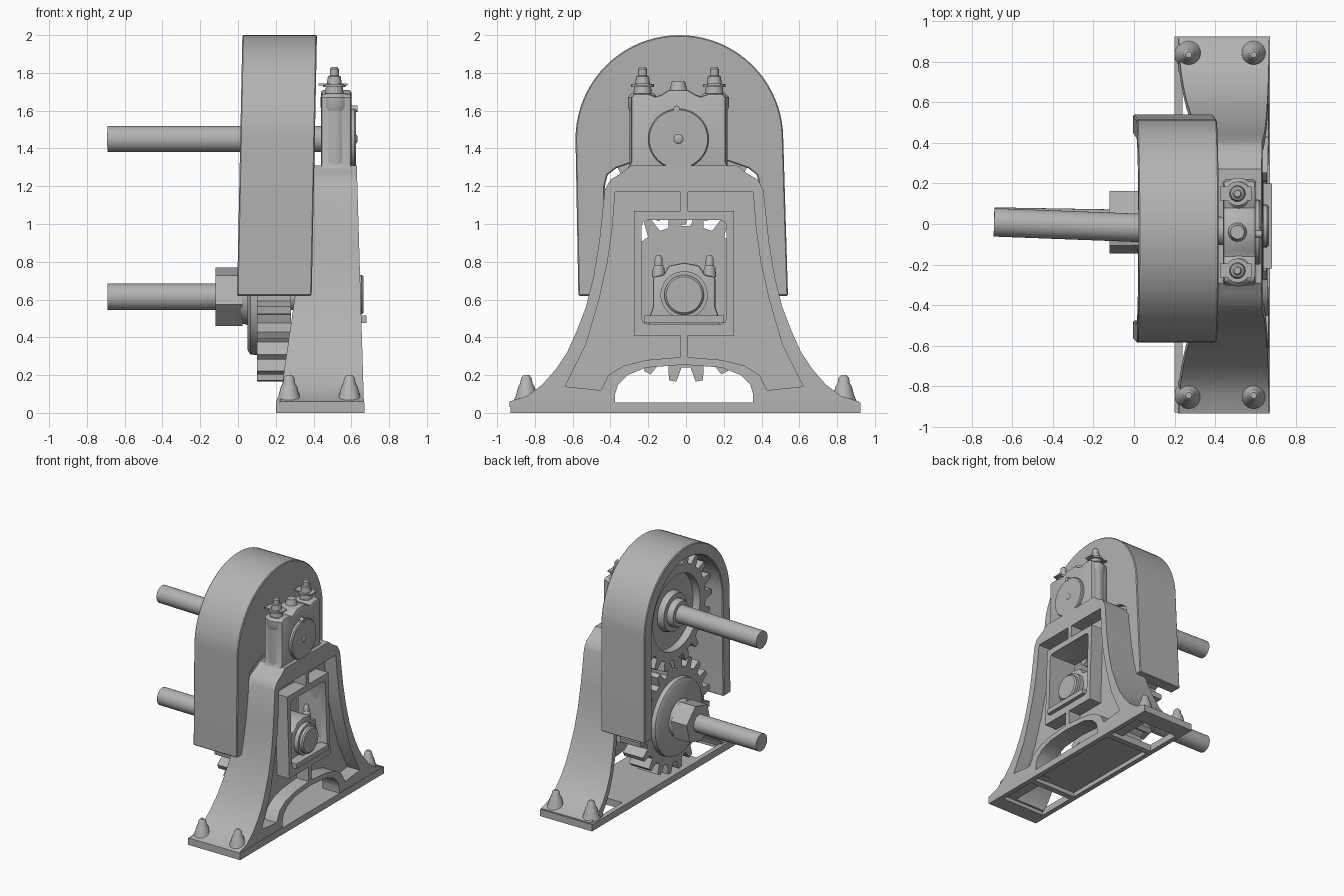
import bpy, bmesh, math
from mathutils import Vector

old = bpy.data.objects.get("Cube")
if old:
    bpy.data.objects.remove(old, do_unlink=True)

grey = bpy.data.materials.new("cast_grey")
grey.use_nodes = True
COLOUR = (0.45, 0.45, 0.45, 1)
grey.diffuse_color = COLOUR
grey.node_tree.nodes["Principled BSDF"].inputs["Base Color"].default_value = COLOUR
parts = []


def finish(name, bm):
    bmesh.ops.recalc_face_normals(bm, faces=bm.faces)
    mesh = bpy.data.meshes.new(name)
    bm.to_mesh(mesh)
    bm.free()
    mesh.materials.append(grey)
    obj = bpy.data.objects.new(name, mesh)
    bpy.context.collection.objects.link(obj)
    parts.append(obj)
    return obj


def prism(name, outline, x0, x1):
    """Extrude a (y, z) outline along x; x0 and x1 may be functions of z."""
    bm = bmesh.new()
    ends = []
    for x in (x0, x1):
        at = x if callable(x) else (lambda z, x=x: x)
        ends.append([bm.verts.new((at(z), y, z)) for y, z in outline])
        bm.faces.new(ends[-1])
    n = len(outline)
    for i in range(n):
        j = (i + 1) % n
        bm.faces.new((ends[0][i], ends[0][j], ends[1][j], ends[1][i]))
    return finish(name, bm)


def lathe(name, profile, origin, axis=(1, 0, 0), sides=32, phase=0):
    """Turn (distance, radius) pairs around an axis."""
    bm = bmesh.new()
    turn = Vector((0, 0, 1)).rotation_difference(Vector(axis))
    rings = []
    for d, r in profile:
        rings.append([bm.verts.new(Vector(origin) + turn @ Vector(
            (r * math.cos(a), r * math.sin(a), d)))
            for a in (phase + 2 * math.pi * i / sides for i in range(sides))])
    for lo, hi in zip(rings, rings[1:]):
        for i in range(sides):
            j = (i + 1) % sides
            bm.faces.new((lo[i], lo[j], hi[j], hi[i]))
    bm.faces.new(rings[0])
    bm.faces.new(rings[-1])
    return finish(name, bm)


def rod(name, a, b, r, sides=32):
    d = Vector(b) - Vector(a)
    return lathe(name, [(0, r), (d.length, r)], a, d, sides)


def box(name, x, y, z):
    return prism(name, [(y[0], z[0]), (y[1], z[0]), (y[1], z[1]), (y[0], z[1])], x[0], x[1])


def bake(obj):
    """Turn the modifiers into plain mesh."""
    dg = bpy.context.evaluated_depsgraph_get()
    mesh = bpy.data.meshes.new_from_object(obj.evaluated_get(dg))
    obj.modifiers.clear()
    obj.data = mesh


def cut(obj, *cutters):
    for c in cutters:
        m = obj.modifiers.new("cut", "BOOLEAN")
        m.operation, m.solver, m.object = "DIFFERENCE", "EXACT", c
    bake(obj)
    for c in cutters:
        parts.remove(c)
        bpy.data.objects.remove(c, do_unlink=True)


def bevel(obj, width, segments=2):
    m = obj.modifiers.new("bevel", "BEVEL")
    m.width, m.segments, m.angle_limit = width, segments, math.radians(40)
    bake(obj)


def sym(half, c=0.0):
    """Mirror a half outline (centre to side order) about y = c."""
    return [(c + y, z) for y, z in half] + [(c - y, z) for y, z in reversed(half) if y > 0]


def arch(c, zc, r, flare, bottom, steps=40):
    arc = [(c + r * math.cos(a), zc + r * math.sin(a))
           for a in (math.pi * i / steps for i in range(steps + 1))]
    return [(c + r + flare, bottom)] + arc + [(c - r + flare * 0.6, bottom)]


FC = -0.01   # frame centre line
UC = -0.04   # upper bearing centre line


# gear guard: leaning hood, open towards the shafts, with a notched plate behind
def lean(x):
    return lambda z: x + 0.028 * (z - 0.62) / 1.38


guard = prism("gear_guard", arch(-0.035, 1.45, 0.55, 0.025, 0.62), lean(-0.005), lean(0.39))
hollow = prism("guard_cutter", arch(-0.035, 1.45, 0.455, 0.025, 0.5), -0.2, lean(0.355))
notch = prism("notch_cutter", sym([
    (0, 0.4), (0.41, 0.4), (0.41, 1.2), (0.395, 1.26), (0.35, 1.295), (0.25, 1.33), (0, 1.33)],
    FC - 0.01), 0.2, 0.7)
cut(guard, hollow, notch)
bevel(guard, 0.006, 1)


# side frame: tapered shell with window, foot arch and recessed panels
def frame_back(z):
    return 0.212 + 0.145 * z


def frame_face(z):
    return 0.668 - 0.03 * z


frame = prism("side_frame", sym([
    (0, 0.03), (0.925, 0.03), (0.925, 0.06), (0.83, 0.09), (0.75, 0.15), (0.68, 0.23), (0.62, 0.32),
    (0.57, 0.43), (0.52, 0.56), (0.48, 0.72), (0.45, 0.9), (0.42, 1.18), (0.39, 1.235),
    (0.33, 1.27), (0.28, 1.31), (0, 1.31)], FC), frame_back, frame_face)
back_hollow = prism("hollow_cutter", sym([
    (0, 0), (0.78, 0), (0.76, 0.08), (0.7, 0.14), (0.64, 0.22), (0.58, 0.32), (0.53, 0.43),
    (0.48, 0.56), (0.44, 0.72), (0.41, 0.9), (0.385, 1.17), (0.34, 1.23), (0, 1.26)],
    FC), 0, lambda z: frame_face(z) - 0.15)
window = box("window_cutter", (0, 1), (FC - 0.225, FC + 0.225), (0.47, 1.02))
bevel(window, 0.03)
foot_arch = prism("arch_cutter", sym([
    (0, 0.02), (0.365, 0.02), (0.365, 0.1), (0.35, 0.15), (0.3, 0.2), (0.2, 0.24), (0, 0.255)],
    FC), 0, 1)
recess = [(0.02, 1.17), (0.365, 1.17), (0.38, 0.98), (0.405, 0.8), (0.45, 0.6), (0.52, 0.36),
          (0.63, 0.14), (0.44, 0.12), (0.4, 0.2), (0.32, 0.25), (0.2, 0.28), (0.02, 0.295),
          (0.02, 0.41), (0.265, 0.41), (0.265, 1.07), (0.02, 1.07)]
panels = [prism("recess_cutter", [(FC + s * y, z) for y, z in recess],
                lambda z: frame_face(z) - 0.11, 1) for s in (-1, 1)]
cut(frame, back_hollow, window, foot_arch, *panels)

# window tunnel carrying the lower bearing
tunnel = box("window_tunnel", (0.39, 0.6), (FC - 0.265, FC + 0.265), (0.41, 1.07))
cut(tunnel, box("tunnel_cutter", (0, 1), (FC - 0.225, FC + 0.225), (0.47, 1.02)))
box("window_sill", (0.6, 0.68), (FC - 0.21, FC + 0.21), (0.475, 0.515))

# base slab, open below the hollow legs
base = box("base_slab", (0.2, 0.67), (-0.93, 0.925), (0, 0.055))
cut(base, *[box("pocket_cutter", (0.24, 0.63), y, (-0.1, z)) for y, z in
            (((-0.8, -0.48), 0.2), ((-0.43, 0.43), 0.035), ((0.48, 0.78), 0.2))])

# anchor bolts on the feet
for x in (0.27, 0.59):
    for y in (-0.845, 0.835):
        lathe("anchor_bolt", [(0, 0.07), (0.03, 0.056), (0.08, 0.043), (0.095, 0.033),
                              (0.125, 0.028), (0.14, 0.015)], (x, y, 0.06), (0, 0, 1), 16)

# upper bearing housing
housing = prism("upper_bearing", sym([
    (0, 1.25), (0.3, 1.25), (0.27, 1.29), (0.25, 1.33), (0.25, 1.67), (0.235, 1.69), (0.16, 1.69),
    (0.12, 1.675), (0.09, 1.685), (0.05, 1.71), (0, 1.71)], UC), 0.44, 0.6)
bevel(housing, 0.015)
for y in (UC - 0.19, UC + 0.19):
    rod("bearing_pillar", (0.515, y, 1.3), (0.515, y, 1.6), 0.07)
    lathe("bearing_lug", [(0, 0.07), (0.02, 0.078), (0.07, 0.078), (0.09, 0.06)],
          (0.515, y, 1.6), (0, 0, 1))
    lathe("cap_bolt", [(0, 0.05), (0.045, 0.045), (0.045, 0.06), (0.06, 0.06), (0.06, 0.04),
                       (0.1, 0.034), (0.105, 0.024), (0.14, 0.024), (0.15, 0.016)],
          (0.51, y, 1.68), (0, 0, 1), 16)
    box("cap_washer", (0.425, 0.58), (y - 0.035, y + 0.035), (1.733, 1.743))
lathe("oil_cup", [(0, 0.05), (0.05, 0.038), (0.06, 0.034)], (0.51, UC, 1.695), (0, 0, 1), 20)
lathe("upper_bearing_cover", [(0, 0.16), (0.042, 0.16), (0.05, 0.154)], (0.575, UC, 1.45), sides=48)
lathe("cover_centre", [(0, 0.025), (0.006, 0.018), (0.008, 0.008)], (0.625, UC, 1.45), sides=16)
rod("cover_screw", (0.59, UC - 0.01, 1.61), (0.632, UC - 0.01, 1.61), 0.017, 12)

# lower bearing inside the window
lower = prism("lower_bearing", sym([
    (0, 0.46), (0.19, 0.46), (0.18, 0.52), (0.165, 0.56), (0.165, 0.72), (0.11, 0.73),
    (0.08, 0.78), (0, 0.795)], FC), 0.42, 0.6)
bevel(lower, 0.012)
rod("lower_bearing_ring", (0.55, FC, 0.625), (0.635, FC, 0.625), 0.125, 40)
lathe("lower_bearing_cover", [(0, 0.105), (0.09, 0.105), (0.1, 0.095)], (0.565, FC, 0.625), sides=40)
for y in (FC - 0.135, FC + 0.135):
    lathe("lower_cap_bolt", [(0, 0.035), (0.05, 0.03), (0.06, 0.022), (0.1, 0.02), (0.115, 0.01)],
          (0.53, y, 0.72), (0, 0, 1), 16)

# shafts
rod("upper_shaft", (-0.69, 0.008, 1.45), (0.58, UC, 1.45), 0.07)
rod("lower_shaft", (-0.69, 0.012, 0.615), (0.6, FC, 0.615), 0.07)


# meshing gears
def gear(name, y, z, phase, teeth=20, root=0.375, tip=0.452):
    outline = []
    for i in range(teeth):
        for off, r in ((-0.3, root), (-0.14, tip), (0.14, tip), (0.3, root)):
            a = 2 * math.pi * (i + off + phase) / teeth
            outline.append((y + r * math.cos(a), z + r * math.sin(a)))
    return prism(name, outline, 0.1, 0.28)


upper_gear = gear("upper_gear", -0.02, 1.45, 0)
cut(upper_gear, lathe("groove_cutter", [(0, 0.31), (0.16, 0.3)], (0, -0.02, 1.45), sides=48))
lathe("upper_gear_hub", [(0, 0.1), (0.02, 0.11), (0.05, 0.11), (0.05, 0.15), (0.14, 0.17)],
      (0.06, -0.02, 1.45))
gear("lower_gear", 0, 0.615, 0.5)
lathe("lower_gear_plate", [(0, 0.28), (0.015, 0.305), (0.06, 0.31)], (0.05, 0, 0.615), sides=48)
lathe("lower_gear_hub", [(0, 0.14), (0.04, 0.15)], (0.015, 0, 0.615))
lathe("lower_shaft_nut", [(0, 0.16), (0.145, 0.16)], (-0.12, 0.008, 0.615), sides=6,
      phase=math.radians(45))

# smooth curved surfaces, keep crisp edges
bpy.ops.object.select_all(action="DESELECT")
for obj in parts:
    obj.select_set(True)
bpy.context.view_layer.objects.active = parts[0]
bpy.ops.object.shade_smooth_by_angle(angle=math.radians(32))
